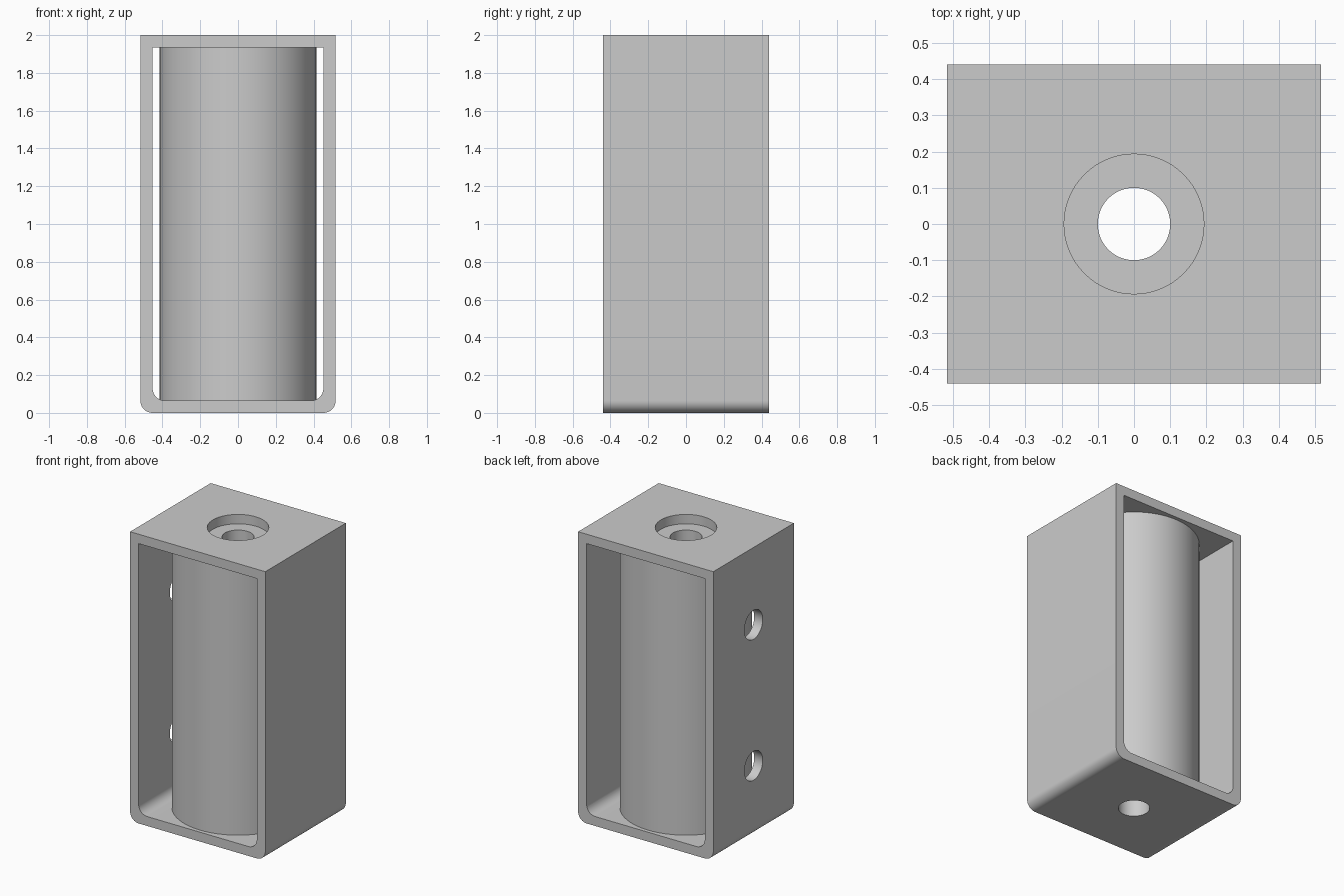
import bpy
import bmesh
import math

if "Cube" in bpy.data.objects:
    bpy.data.objects.remove(bpy.data.objects["Cube"])

HALF_X, HALF_Y, HEIGHT, WALL = 0.517, 0.44, 2.0, 0.065
CORNER = 0.065          # rounding of the lower edges, inside and out
CORE_R, BORE_R, RECESS_R = 0.415, 0.1, 0.193

grey = bpy.data.materials.new("light grey")
grey.use_nodes = True
grey.diffuse_color = (0.6, 0.6, 0.6, 1)
grey.node_tree.nodes["Principled BSDF"].inputs["Base Color"].default_value = (0.6, 0.6, 0.6, 1)


def finish(name, bm):
    bmesh.ops.recalc_face_normals(bm, faces=bm.faces)
    mesh = bpy.data.meshes.new(name)
    bm.to_mesh(mesh)
    bm.free()
    obj = bpy.data.objects.new(name, mesh)
    bpy.context.collection.objects.link(obj)
    mesh.materials.append(grey)
    return obj


def smooth(obj):
    bpy.ops.object.select_all(action='DESELECT')
    obj.select_set(True)
    bpy.context.view_layer.objects.active = obj
    bpy.ops.object.shade_smooth_by_angle(angle=math.radians(30))


def block(name, half_x, low, high, half_y):
    """Box extruded along y, with its two lower corners rounded."""
    bm = bmesh.new()
    outline = [(half_x, high), (-half_x, high)]
    for side, start in ((-1, 180), (1, 270)):
        for i in range(13):
            a = math.radians(start + 90 * i / 12)
            outline.append((side * (half_x - CORNER) + CORNER * math.cos(a),
                            low + CORNER + CORNER * math.sin(a)))
    face = bm.faces.new([bm.verts.new((x, -half_y, z)) for x, z in outline])
    side = bmesh.ops.extrude_face_region(bm, geom=[face])["geom"]
    bmesh.ops.translate(bm, vec=(0, 2 * half_y, 0),
                        verts=[v for v in side if isinstance(v, bmesh.types.BMVert)])
    return finish(name, bm)


def drill(name, radius, length, location, along_x=False):
    bpy.ops.mesh.primitive_cylinder_add(
        vertices=64, radius=radius, depth=length, location=location,
        rotation=(0, math.pi / 2 if along_x else 0, 0))
    bpy.context.object.name = name
    return bpy.context.object


def cut(obj, cutter):
    cutter.hide_render = True
    mod = obj.modifiers.new("cut", 'BOOLEAN')
    mod.operation, mod.solver, mod.object = 'DIFFERENCE', 'EXACT', cutter
    bpy.context.view_layer.objects.active = obj
    bpy.ops.object.modifier_apply(modifier=mod.name)
    bpy.data.objects.remove(cutter)


# Open-fronted frame with a recess in the top, a bore below and two side holes
frame = block("frame", HALF_X, 0, HEIGHT, HALF_Y)
cut(frame, block("opening_cutter", HALF_X - WALL, WALL, HEIGHT - WALL, HALF_Y + 0.1))
cut(frame, drill("recess_cutter", RECESS_R, 0.3, (0, 0, HEIGHT)))
cut(frame, drill("bore_cutter", BORE_R, 0.3, (0, 0, 0)))
for z in (0.49, 1.465):
    cut(frame, drill("side_hole_cutter", BORE_R, 0.3, (-HALF_X, 0, z), along_x=True))
smooth(frame)

# Bored core: a rectangular section turned round the vertical axis
bm = bmesh.new()
section = [bm.verts.new((r, 0, z)) for r, z in (
    (BORE_R, WALL), (CORE_R, WALL), (CORE_R, HEIGHT - WALL), (BORE_R, HEIGHT - WALL))]
edges = [bm.edges.new((section[i], section[(i + 1) % 4])) for i in range(4)]
bmesh.ops.spin(bm, geom=section + edges, cent=(0, 0, 0), axis=(0, 0, 1),
               angle=math.tau, steps=64, use_merge=True)
bmesh.ops.remove_doubles(bm, verts=bm.verts, dist=0.0001)
smooth(finish("core", bm))
